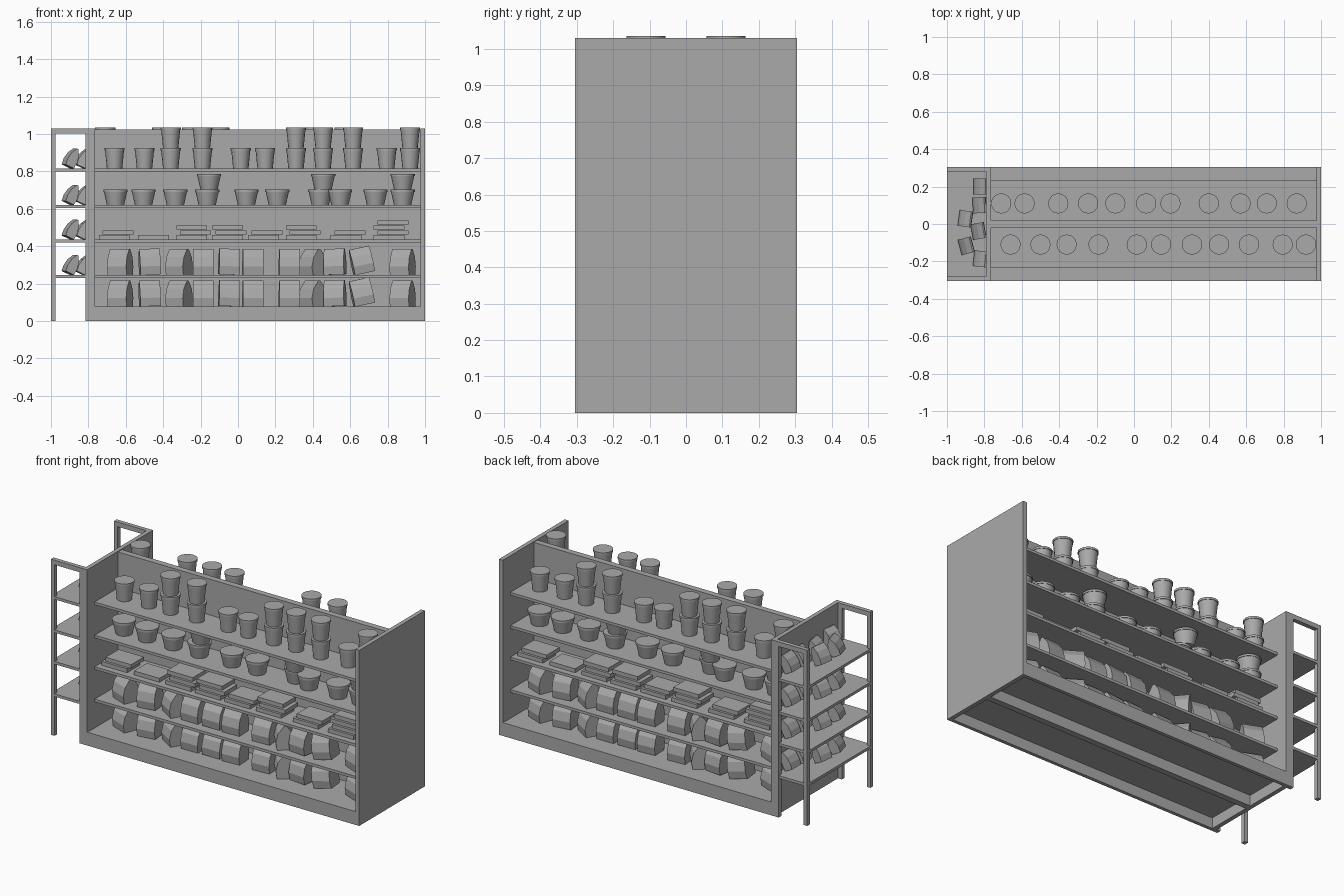
import bpy, bmesh, math
from mathutils import Matrix, Vector

cube = bpy.data.objects.get("Cube")
if cube:
    bpy.data.objects.remove(cube, do_unlink=True)

grey = bpy.data.materials.new("plain grey")
grey.use_nodes = True
grey.diffuse_color = (0.4, 0.4, 0.4, 1)
grey.node_tree.nodes["Principled BSDF"].inputs["Base Color"].default_value = (0.4, 0.4, 0.4, 1)

MID = 0.105  # centre of the shelf bay; the back is the front turned round it
SHELVES = [0.245, 0.435, 0.62, 0.815]


def make_mesh(name, bm):
    bmesh.ops.recalc_face_normals(bm, faces=bm.faces)
    mesh = bpy.data.meshes.new(name)
    bm.to_mesh(mesh)
    bm.free()
    mesh.materials.append(grey)
    return mesh


def place(name, mesh, matrix=Matrix()):
    ob = bpy.data.objects.new(name, mesh)
    ob.matrix_world = matrix
    bpy.context.scene.collection.objects.link(ob)
    return ob


def box(name, x, y, z):
    bm = bmesh.new()
    bmesh.ops.create_cube(bm, size=1)
    for v in bm.verts:
        v.co = [a + (b - a) * (c + 0.5) for (a, b), c in zip((x, y, z), v.co)]
    return place(name, make_mesh(name, bm))


def both_sides(name, mesh, x, y, z, turn=0, roll=0):
    local = (Matrix.Translation((x - MID, y, z)) @ Matrix.Rotation(math.radians(turn), 4, "Z")
             @ Matrix.Rotation(math.radians(roll), 4, "Y"))
    for side, angle in (("front", 0), ("back", math.pi)):
        place(f"{side}_{name}", mesh,
              Matrix.Translation((MID, 0, 0)) @ Matrix.Rotation(angle, 4, "Z") @ local)


def pot_mesh(name, bottom, top, height):
    # tapered pot with a slightly wider lid
    bm = bmesh.new()
    rim = 0.012
    for r1, r2, z, h in ((bottom, top, 0, height - rim), (top + 0.003, top + 0.003, height - rim, rim)):
        bmesh.ops.create_cone(bm, cap_ends=True, segments=16, radius1=r1, radius2=r2,
                              depth=h, matrix=Matrix.Translation((0, 0, z + h / 2)))
    mesh = make_mesh(name, bm)
    for p in mesh.polygons:
        p.use_smooth = abs(p.normal.z) < 0.8
    for e in mesh.edges:
        e.use_edge_sharp = abs(mesh.vertices[e.vertices[0]].co.z - mesh.vertices[e.vertices[1]].co.z) < 1e-5
    return mesh


def bag_mesh(name, width, profile):
    # upright bag: side profile extruded along its width
    bm = bmesh.new()
    face = bm.faces.new([bm.verts.new((-width / 2, y, z)) for y, z in profile])
    new = bmesh.ops.extrude_face_region(bm, geom=[face])["geom"]
    bmesh.ops.translate(bm, vec=(width, 0, 0), verts=[v for v in new if isinstance(v, bmesh.types.BMVert)])
    return make_mesh(name, bm)


# Carcass
box("right_end_panel", (-0.79, -0.765), (-0.305, 0.305), (0, 1.03))
box("left_end_panel", (0.975, 1), (-0.305, 0.305), (0, 1.03))
box("centre_divider", (-0.765, 0.975), (-0.018, 0.018), (0, 1.025))
for s, side in ((-1, "front"), (1, "back")):
    span = lambda a, b: tuple(sorted((s * a, s * b)))
    box(f"{side}_kick_board", (-0.765, 0.975), span(0.285, 0.305), (0, 0.078))
    box(f"{side}_base_shelf", (-0.765, 0.975), span(0.018, 0.285), (0.062, 0.076))
    for z in SHELVES:
        box(f"{side}_shelf", (-0.765, 0.975), span(0.018, 0.235), (z - 0.016, z))
    # End rack frame
    box(f"{side}_rack_outer_post", (-1, -0.977), span(0.28, 0.305), (0, 1.03))
    box(f"{side}_rack_inner_post", (-0.815, -0.79), span(0.28, 0.305), (0, 1.03))
    box(f"{side}_rack_top_bar", (-0.977, -0.815), span(0.28, 0.305), (1.003, 1.03))
for z in SHELVES:
    box("rack_shelf", (-1, -0.79), (-0.303, 0.303), (z - 0.016, z))

# Tall pots on the top shelf, some stacked
tall = pot_mesh("tall_pot", 0.041, 0.051, 0.11)
stacked = (-0.36, -0.19, 0.31, 0.455, 0.615, 0.92)
for x in stacked + (-0.66, -0.5, 0.015, 0.145, 0.795):
    both_sides("tall_pot", tall, x, -0.11, 0.815)
    if x in stacked:
        both_sides("stacked_tall_pot", tall, x, -0.11, 0.926)

# Wide pots on the next shelf
wide = pot_mesh("wide_pot", 0.046, 0.062, 0.083)
for x in (-0.655, -0.505, -0.335, -0.165, 0.045, 0.21, 0.44, 0.545, 0.735, 0.88):
    both_sides("wide_pot", wide, x, -0.12 if x != 0.44 else -0.09, 0.62)
for x in (-0.155, 0.455, 0.88):
    both_sides("stacked_wide_pot", wide, x, -0.12, 0.704)

# Stacks of flat packs
bm = bmesh.new()
bmesh.ops.create_cube(bm, size=1, matrix=Matrix.Diagonal((0.165, 0.12, 0.023, 1)))
pack = make_mesh("flat_pack", bm)
for x, count in ((-0.65, 2), (-0.44, 1), (-0.235, 3), (-0.045, 3), (0.148, 2),
                 (0.35, 3), (0.59, 2), (0.82, 4)):
    for i in range(count):
        both_sides("flat_pack", pack, x + (-0.012, 0.008)[i % 2], -0.14 + 0.008 * i,
                   0.4475 + 0.0265 * i)

# Bags on the two lowest levels
half = [(0.045, 0), (0.052, 0.045), (0.04, 0.095), (0.008, 0.138)]
outline = half + [(-y, z) for y, z in reversed(half)]
bag = bag_mesh("bag", 0.11, outline)
bags = ((-0.63, -22, 0), (-0.47, 5, -2), (-0.315, -32, 0), (-0.185, 0, 0), (-0.05, 4, 2), (0.08, 3, 0),
        (0.275, 3, 0), (0.4, -50, 0), (0.52, -9, -2), (0.675, 6, -12), (0.88, -22, 0))
for z in (0.078, 0.247):
    for x, turn, roll in bags:
        both_sides("bag", bag, x, -0.14, z + abs(roll) * 0.0008, turn, roll)

# Small leaning bags on the end rack
small = bag_mesh("small_bag", 0.085, [(y * 0.55, z * 0.75) for y, z in outline])
for z in SHELVES:
    for x, y, turn in ((-0.835, 0.2, 0), (-0.84, 0.1, 3), (-0.915, 0.03, -8),
                       (-0.845, -0.04, 10), (-0.91, -0.12, 15), (-0.835, -0.185, -6)):
        place("rack_bag", small, Matrix.Translation((x, y, z + 0.012))
              @ Matrix.Rotation(math.radians(turn - 90), 4, "Z")
              @ Matrix.Rotation(math.radians(-25), 4, "X"))
